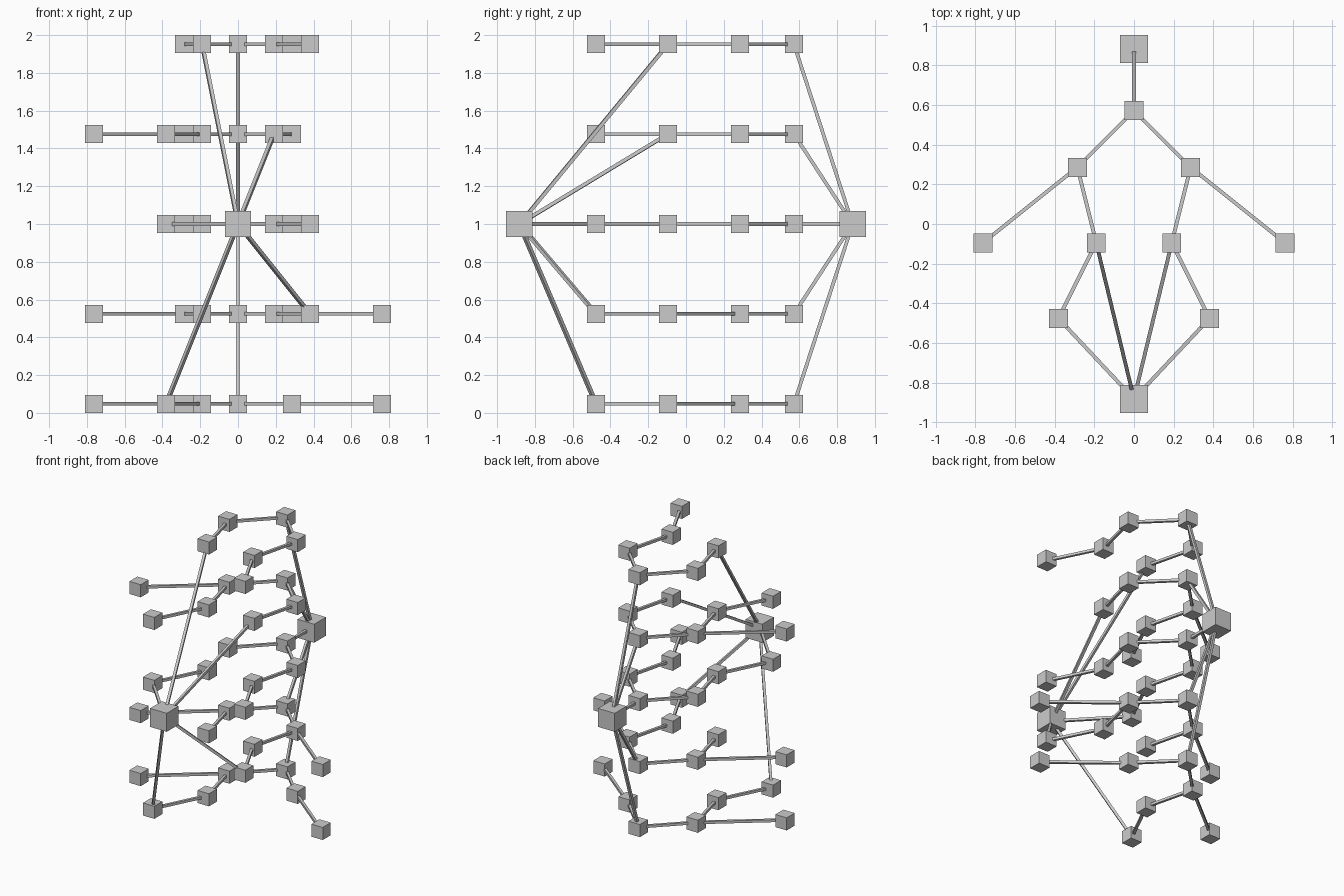
import bpy
from mathutils import Vector

if "Cube" in bpy.data.objects:
    bpy.data.objects.remove(bpy.data.objects["Cube"])

U = 2 / 21            # grid unit: one small cube
STEP = 5 * U          # spacing between layers
BAR = 0.019           # bar thickness


def cube(name, loc, size):
    bpy.ops.mesh.primitive_cube_add(size=size, location=loc)
    bpy.context.object.name = name


def bar(name, a, b):
    a, b = Vector(a), Vector(b)
    bpy.ops.mesh.primitive_cube_add(size=1, location=(a + b) / 2)
    o = bpy.context.object
    o.name = name
    o.scale = (BAR, BAR, (b - a).length)
    o.rotation_euler = (b - a).to_track_quat('Z', 'Y').to_euler()


# Plan of one branching layer: position and parent (l = left, r = right)
plan = {
    'root': (0, 6, None),
    'fork_l': (-3, 3, 'root'), 'fork_r': (3, 3, 'root'),
    'inner_l': (-2, -1, 'fork_l'), 'inner_r': (2, -1, 'fork_r'),
    'outer_l': (-8, -1, 'fork_l'), 'outer_r': (8, -1, 'fork_r'),
    'tip_l': (-4, -5, 'inner_l'), 'tip_r': (4, -5, 'inner_r'),
}

# Layers from bottom to top: branches present, and the one tied to the front hub
layers = [
    ('inner_l outer_l outer_r tip_l', 'tip_l'),
    ('inner_l inner_r outer_l outer_r tip_r', 'tip_r'),
    ('inner_l inner_r tip_l tip_r', 'tip_l'),
    ('inner_l inner_r outer_l tip_l', 'inner_r'),
    ('inner_l inner_r tip_r', 'inner_l'),
]

# Front and back hubs
back, front = (0, 0.882, 1), (0, -0.882, 1)
cube('back_hub', back, 0.14)
cube('front_hub', front, 0.14)

# Layers with their cubes and bars
for i, (branches, joined) in enumerate(layers):
    z = U / 2 + i * STEP

    def pos(key):
        return (plan[key][0] * U, plan[key][1] * U, z)

    for key in ['root', 'fork_l', 'fork_r'] + branches.split():
        cube('node_' + key, pos(key), U)
        parent = plan[key][2]
        if parent:
            bar('branch_bar', pos(parent), pos(key))
    bar('back_link_bar', back, pos('root'))
    bar('front_link_bar', pos(joined), front)
